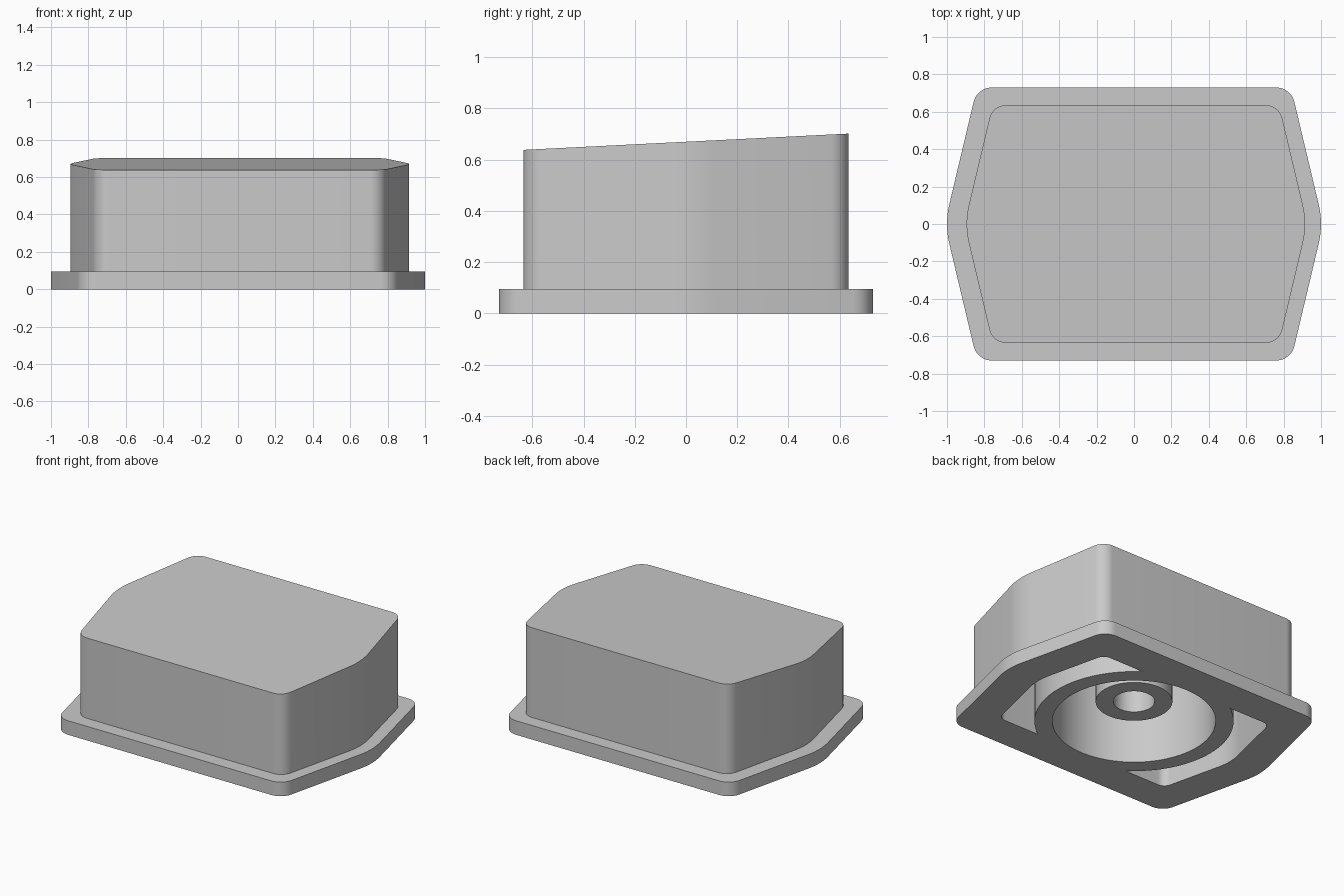
import bpy, bmesh, math
from mathutils import Vector

default = bpy.data.objects.get("Cube")
if default:
    bpy.data.objects.remove(default, do_unlink=True)

grey = bpy.data.materials.new("plain_grey")
grey.use_nodes = True
colour = (0.59, 0.59, 0.59, 1)
grey.diffuse_color = colour
grey.node_tree.nodes["Principled BSDF"].inputs["Base Color"].default_value = colour


def fillet(points, radii, steps=10):
    """Round every corner of a closed outline with a circular arc."""
    out = []
    for i, (p, r) in enumerate(zip(points, radii)):
        a = (points[i - 1] - p).normalized()
        b = (points[(i + 1) % len(points)] - p).normalized()
        half = a.angle(b) / 2
        centre = p + (a + b).normalized() * (r / math.sin(half))
        start = (p + a * (r / math.tan(half)) - centre).normalized()
        end = (p + b * (r / math.tan(half)) - centre).normalized()
        out += [centre + start.slerp(end, k / steps) * r for k in range(steps + 1)]
    return out


def hexagon(apex, half_depth, corner_radius, apex_radius, shift=0):
    """Six-sided outline, pointed at the left and right, with soft corners."""
    corner = apex - 0.2375 * half_depth
    pts = [(apex, 0), (corner, half_depth), (-corner, half_depth),
           (-apex, 0), (-corner, -half_depth), (corner, -half_depth)]
    radii = [apex_radius, corner_radius, corner_radius] * 2
    return [p + Vector((shift, 0)) for p in fillet([Vector(p) for p in pts], radii)]


def circle(radius, sides=96):
    return [Vector((math.cos(t), math.sin(t))) * radius
            for t in (2 * math.pi * k / sides for k in range(sides))]


def prism(name, outline, bottom, top, slope=0):
    """Upright solid whose top may lean along y."""
    bm = bmesh.new()
    low = [bm.verts.new((p.x, p.y, bottom)) for p in outline]
    high = [bm.verts.new((p.x, p.y, top + slope * p.y)) for p in outline]
    bm.faces.new(low[::-1])
    bm.faces.new(high)
    for i in range(len(low)):
        bm.faces.new((low[i - 1], low[i], high[i], high[i - 1]))
    mesh = bpy.data.meshes.new(name)
    bm.to_mesh(mesh)
    bm.free()
    mesh.materials.append(grey)
    obj = bpy.data.objects.new(name, mesh)
    bpy.context.collection.objects.link(obj)
    return obj


def combine(target, other, operation):
    """Apply a boolean and discard the helper solid."""
    mod = target.modifiers.new(operation, 'BOOLEAN')
    mod.operation, mod.solver, mod.object = operation, 'EXACT', other
    bpy.context.view_layer.objects.active = target
    bpy.ops.object.modifier_apply(modifier=mod.name)
    bpy.data.objects.remove(other, do_unlink=True)


CEILING = 0.53

# Base flange and the body with its sloping top
housing = prism("housing", hexagon(1.0125, 0.73, 0.1, 0.46), 0, 0.095)
body = prism("body", hexagon(0.917, 0.635, 0.09, 0.44, 0.01), 0.05, 0.67, 0.05)
combine(housing, body, 'UNION')

# Side pockets, leaving the outside of the round wall
pocket = prism("pocket_cutter", hexagon(0.778, 0.5, 0.06, 0.4), -0.1, CEILING)
combine(pocket, prism("ring_wall", circle(0.61), -0.3, 1), 'DIFFERENCE')
combine(housing, pocket, 'DIFFERENCE')

# Round bore, leaving a hollow boss hanging in its middle
bore = prism("bore_cutter", circle(0.5), -0.1, CEILING)
boss = prism("boss", circle(0.235), 0.14, 1)
combine(boss, prism("boss_hole", circle(0.127), -0.2, 1.2), 'DIFFERENCE')
combine(bore, boss, 'DIFFERENCE')
combine(housing, bore, 'DIFFERENCE')

bpy.ops.object.select_all(action='DESELECT')
housing.select_set(True)
bpy.context.view_layer.objects.active = housing
bpy.ops.object.shade_smooth_by_angle(angle=math.radians(30))
